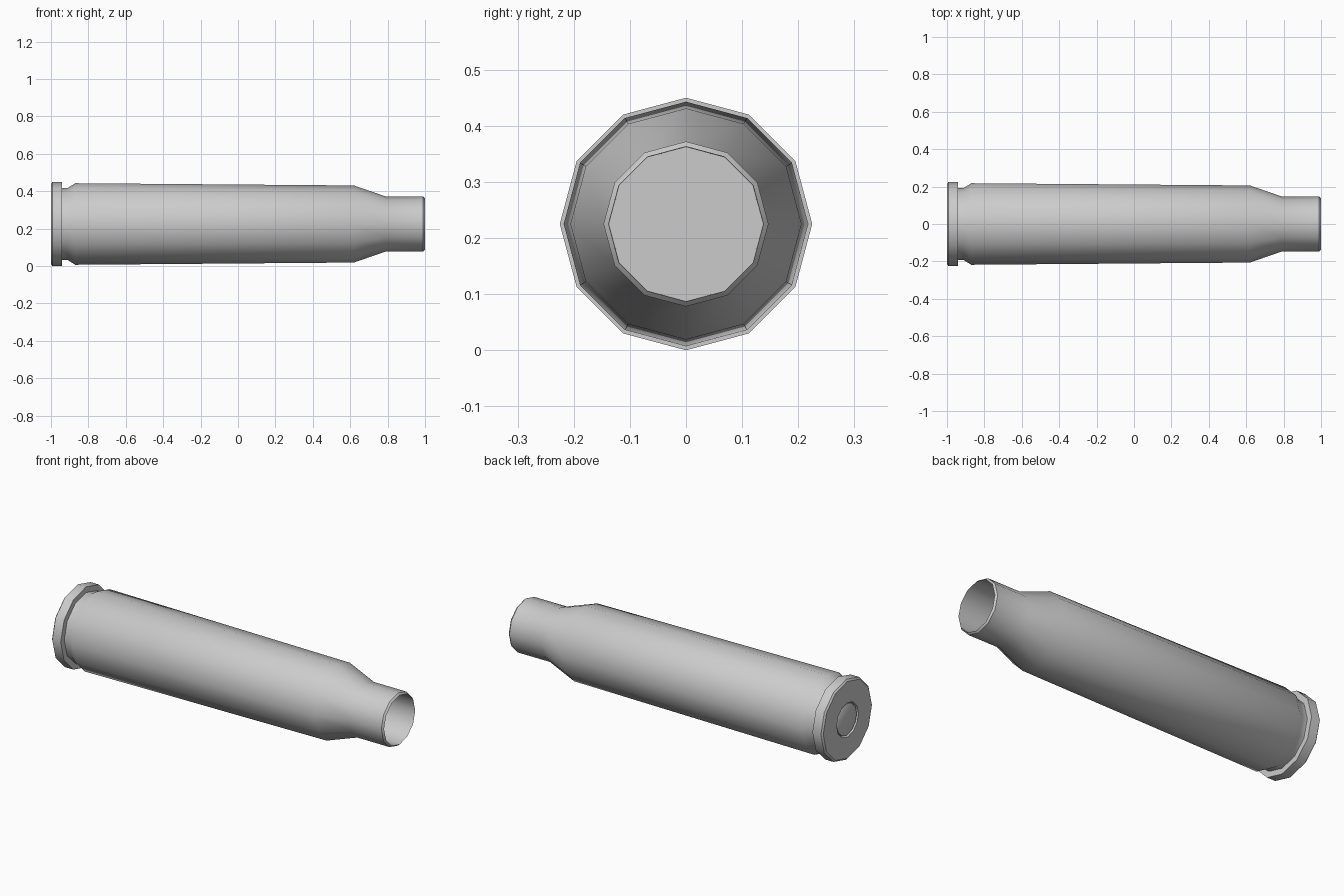
import bpy, bmesh, math

if "Cube" in bpy.data.objects:
    bpy.data.objects.remove(bpy.data.objects["Cube"])

SIDES = 12
AXIS_Z = 0.225


def lathe(name, profile):
    """Revolve (x, radius) points around the long axis and cap both ends."""
    bm = bmesh.new()
    rings = []
    for x, r in profile:
        angles = [2 * math.pi * i / SIDES for i in range(SIDES)]
        rings.append([bm.verts.new((x, r * math.cos(a), AXIS_Z + r * math.sin(a)))
                      for a in angles])
    for a, b in zip(rings, rings[1:]):
        for i in range(SIDES):
            j = (i + 1) % SIDES
            bm.faces.new((a[i], a[j], b[j], b[i]))
    bm.faces.new(rings[0])
    bm.faces.new(rings[-1])
    bmesh.ops.recalc_face_normals(bm, faces=bm.faces)
    mesh = bpy.data.meshes.new(name)
    bm.to_mesh(mesh)
    bm.free()
    obj = bpy.data.objects.new(name, mesh)
    bpy.context.collection.objects.link(obj)
    bpy.ops.object.select_all(action='DESELECT')
    obj.select_set(True)
    bpy.context.view_layer.objects.active = obj
    bpy.ops.object.shade_smooth_by_angle(angle=math.radians(35))
    return obj


# Case: primer pocket, rim, groove, tapered body, shoulder, neck, hollow bore
lathe("case", [
    (-0.985, 0.092), (-1.0, 0.096), (-1.0, 0.215), (-0.992, 0.225),
    (-0.94, 0.225), (-0.94, 0.193), (-0.91, 0.193), (-0.87, 0.218),
    (0.62, 0.206), (0.79, 0.147), (0.99, 0.147), (1.0, 0.138),
    (0.55, 0.137),
])

# Primer cap set in the base pocket
lathe("primer", [(-0.98, 0.088), (-0.995, 0.088), (-0.998, 0.083)])
